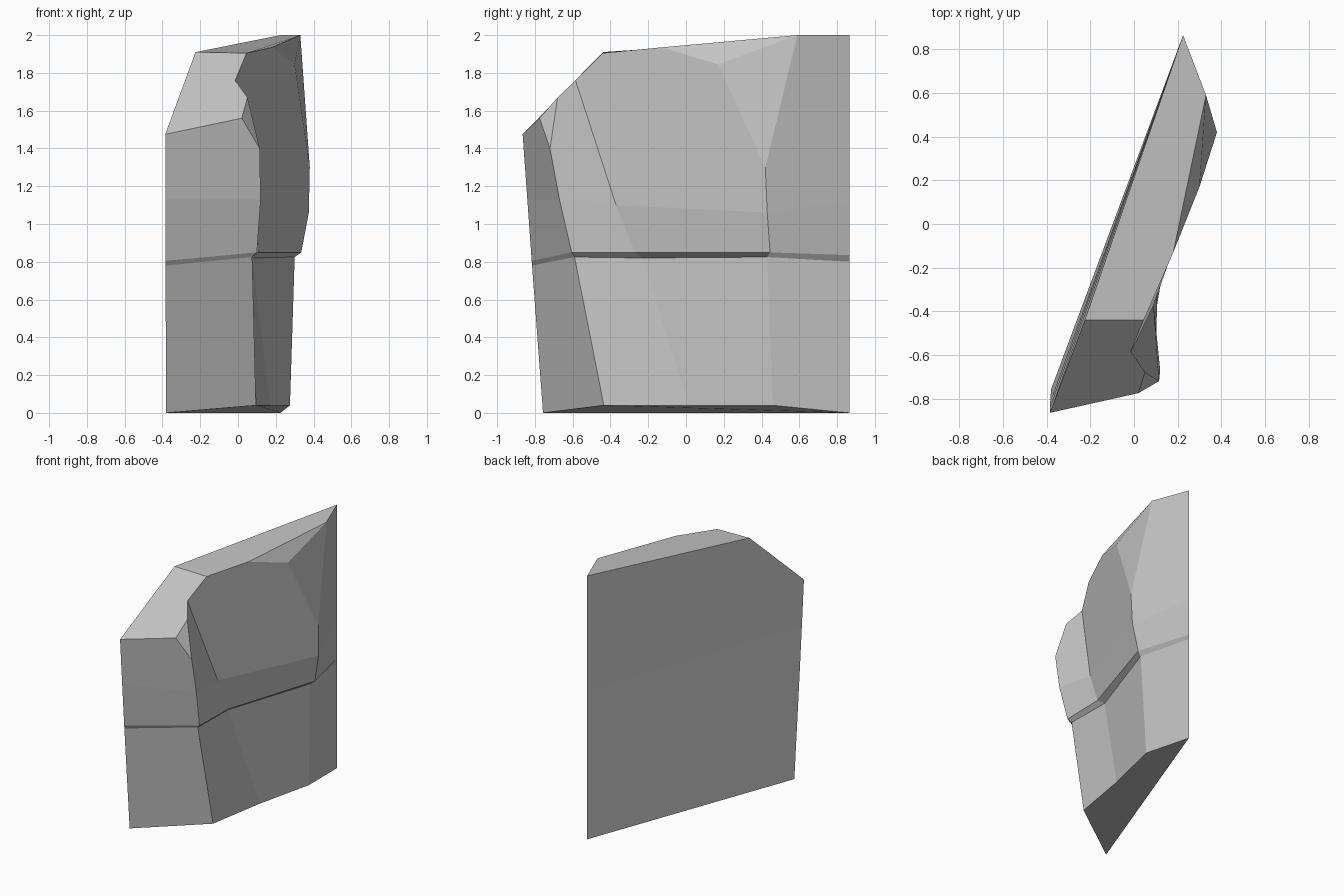
import bpy
import bmesh

default_cube = bpy.data.objects.get("Cube")
if default_cube:
    bpy.data.objects.remove(default_cube, do_unlink=True)


def make_material(name, color):
    material = bpy.data.materials.new(name)
    material.use_nodes = True
    material.diffuse_color = color
    shader = material.node_tree.nodes["Principled BSDF"]
    shader.inputs["Base Color"].default_value = color
    return material


def loft(mesh, lower, upper):
    """Join two closed rings of vertices with quads."""
    count = len(lower)
    for i in range(count):
        j = (i + 1) % count
        mesh.faces.new((lower[i], lower[j], upper[j], upper[i]))


# Each ring runs: front edge, front corner, middle crease, rear corner, rear edge
ring_profiles = {
    "base": [(-.38, -.757, 0), (.095, -.435, .04), (.171, .015, .04),
             (.275, .46, .04), (.225, .865, 0)],
    "ledge_bottom": [(-.384, -.815, .78), (.075, -.59, .825), (.075, -.23, .82),
                     (.3, .43, .825), (.225, .865, .8)],
    "ledge_top": [(-.384, -.817, .805), (.1, -.605, .85), (.108, -.27, .85),
                  (.335, .445, .85), (.225, .865, .835)],
    "waist": [(-.385, -.84, 1.13), (.12, -.67, 1.13), (.09, -.37, 1.1),
              (.375, .43, 1.06), (.225, .865, 1.12)],
}

# Chipped corners of the crown
crown_points = {
    "corner": (-.385, -.865, 1.475),
    "lip": (.02, -.775, 1.56),
    "shoulder": (.115, -.72, 1.4),
    "notch": (.05, -.68, 1.67),
    "dent": (-.015, -.585, 1.76),
    "brow": (.045, -.44, 1.905),
    "peak": (-.225, -.44, 1.91),
    "ridge": (.18, -.13, 1.935),
    "facet": (.3, .17, 1.845),
    "bulge": (.38, .42, 1.3),
    "crest": (.33, .59, 2),
    "summit": (.225, .865, 2),
}

# Facets between the waist ring and the crown corners
crown_facets = [
    "waist_front waist_corner shoulder lip corner",
    "lip shoulder notch",
    "waist_corner waist_crease dent notch shoulder",
    "corner lip notch dent brow peak",
    "waist_crease waist_rear bulge facet ridge brow dent",
    "facet crest ridge",
    "bulge crest facet",
    "waist_rear waist_edge summit crest bulge",
    "peak brow ridge crest summit",
    "waist_front corner peak summit waist_edge",
]

# Lofted body with its overhanging ledge
bm = bmesh.new()
rings = [[bm.verts.new(point) for point in profile]
         for profile in ring_profiles.values()]
bm.faces.new(rings[0])
for lower, upper in zip(rings, rings[1:]):
    loft(bm, lower, upper)

# Crown facets
corners = {name: bm.verts.new(point) for name, point in crown_points.items()}
waist_names = ("waist_front", "waist_corner", "waist_crease", "waist_rear", "waist_edge")
corners.update(zip(waist_names, rings[-1]))
for facet in crown_facets:
    bm.faces.new([corners[name] for name in facet.split()])

bmesh.ops.recalc_face_normals(bm, faces=bm.faces)
rock_mesh = bpy.data.meshes.new("rock_slab")
bm.to_mesh(rock_mesh)
bm.free()
rock_mesh.materials.append(make_material("stone_grey", (.55, .55, .55, 1)))
rock = bpy.data.objects.new("rock_slab", rock_mesh)
bpy.context.collection.objects.link(rock)
